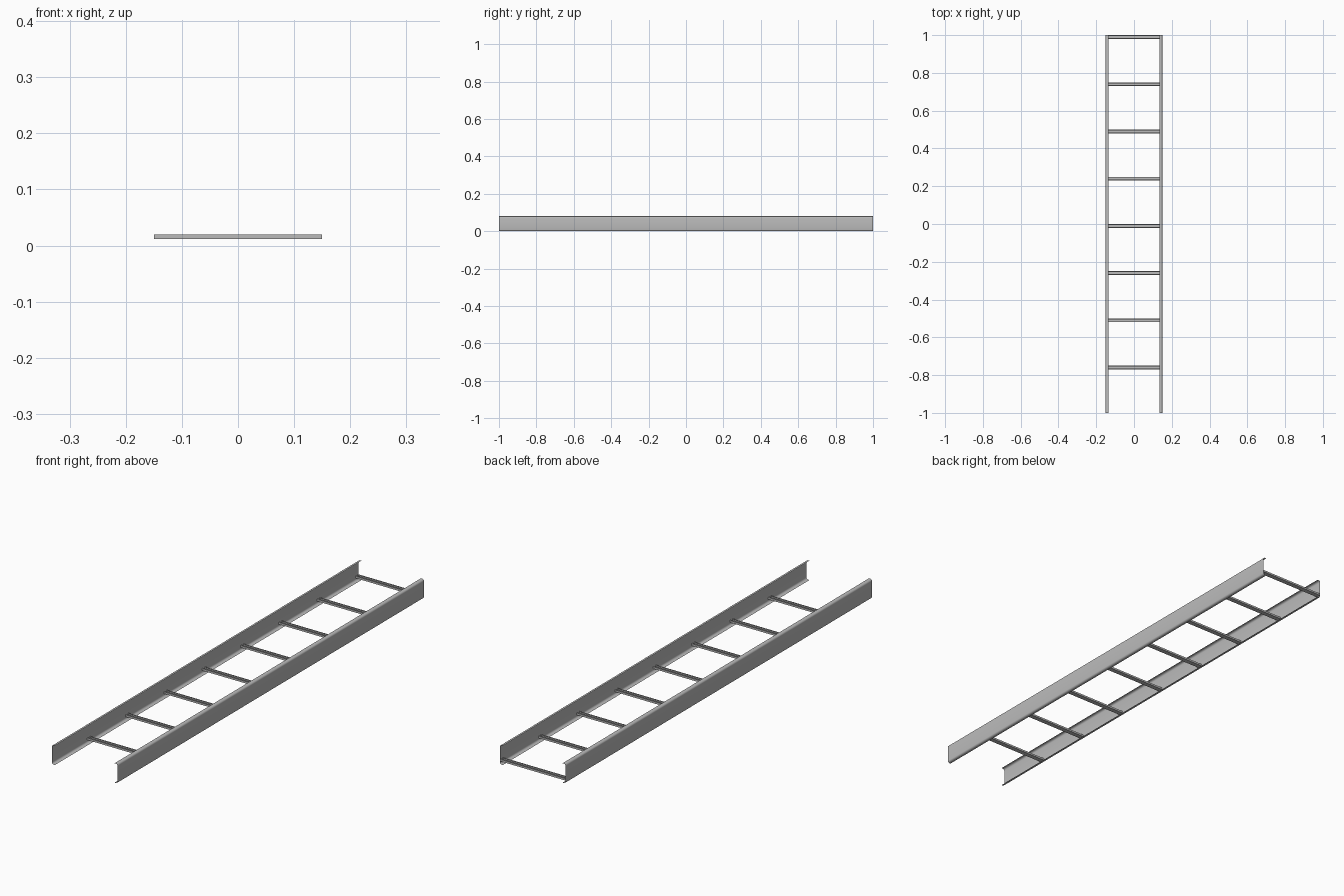
import bpy, bmesh, math

if "Cube" in bpy.data.objects:
    bpy.data.objects.remove(bpy.data.objects["Cube"])

steel = bpy.data.materials.new("galvanised grey")
steel.diffuse_color = (0.5, 0.5, 0.5, 1)
steel.use_nodes = True
steel.node_tree.nodes["Principled BSDF"].inputs["Base Color"].default_value = steel.diffuse_color


def sheet(name, profile, axis, start, end):
    """Extrude an open profile (thin folded sheet) along x or y."""
    bm = bmesh.new()
    rows = []
    for t in (start, end):
        rows.append([bm.verts.new((t, a, b) if axis == 'x' else (a, t, b))
                     for a, b in profile])
    for i in range(len(profile) - 1):
        f = bm.faces.new((rows[0][i], rows[0][i + 1], rows[1][i + 1], rows[1][i]))
        f.smooth = True
    me = bpy.data.meshes.new(name)
    bm.to_mesh(me)
    bm.free()
    me.materials.append(steel)
    ob = bpy.data.objects.new(name, me)
    bpy.context.collection.objects.link(ob)
    return ob


def arc(cx, cz, r, a0, a1, n=4):
    return [(cx + r * math.cos(math.radians(a0 + (a1 - a0) * i / n)),
             cz + r * math.sin(math.radians(a0 + (a1 - a0) * i / n)))
            for i in range(n + 1)]


# side rails: C section with rounded corners, flanges turned inward
W, H, R, LIP = 0.15, 0.08, 0.008, 0.014
right = ([(W - LIP, 0)] + arc(W - R, R, R, -90, 0)
         + arc(W - R, H - R, R, 0, 90) + [(W - LIP, H)])
sheet("right_rail", right, 'y', -1, 1)
sheet("left_rail", [(-x, z) for x, z in reversed(right)], 'y', -1, 1)

# rungs: shallow channel open at the top with small inturned lips
for k in range(8):
    y = -0.76 + 0.25 * k
    z0, z1, h = 0.012, 0.02, 0.01
    prof = [(y - 0.005, z1), (y - h, z1), (y - h, z0),
            (y + h, z0), (y + h, z1), (y + 0.005, z1)]
    ob = sheet(f"rung_{k + 1}", prof, 'x', -W, W)
    for p in ob.data.polygons:
        p.use_smooth = False
